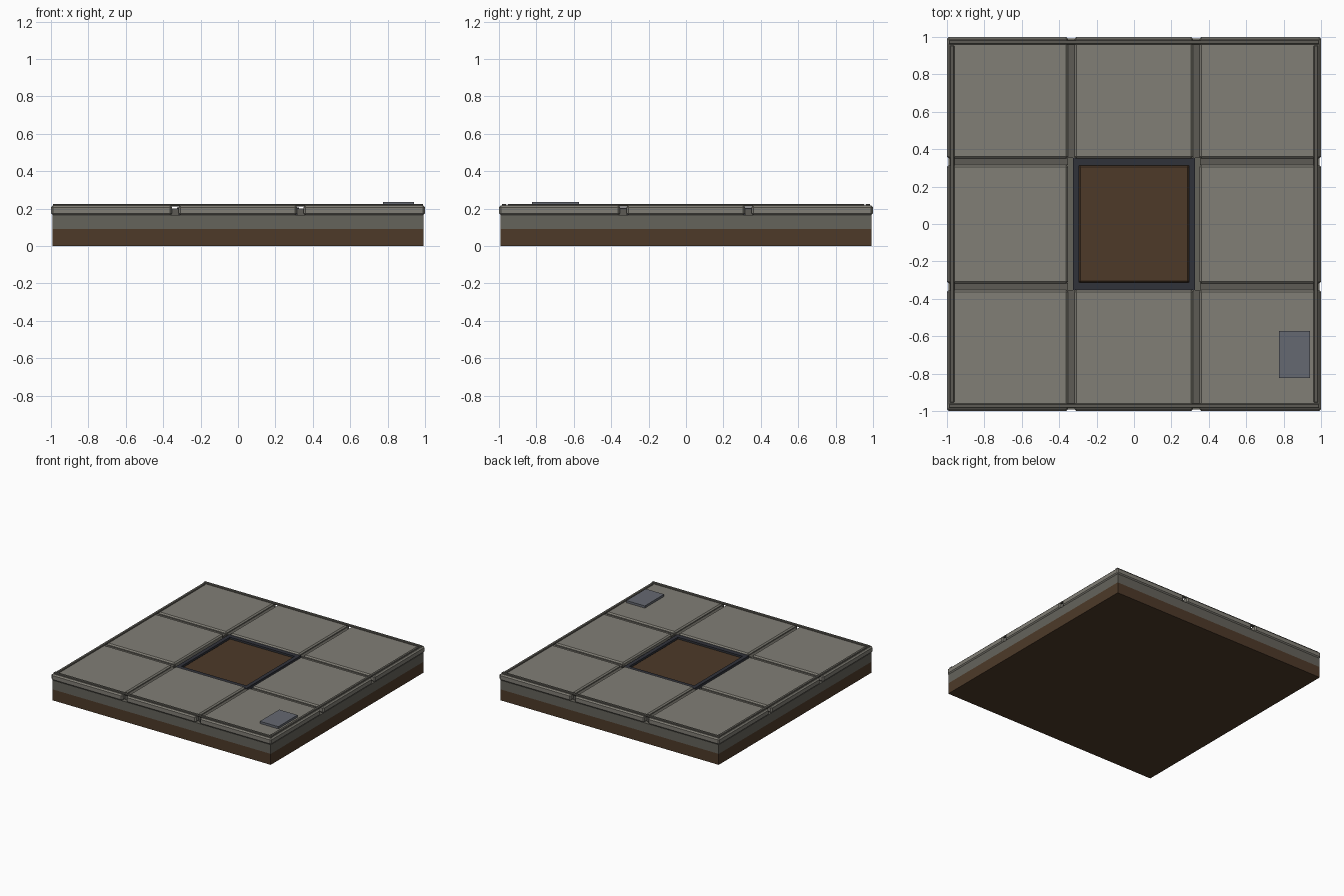
import bpy

if "Cube" in bpy.data.objects:
    bpy.data.objects.remove(bpy.data.objects["Cube"])


def material(name, rgb):
    m = bpy.data.materials.new(name)
    m.diffuse_color = (*rgb, 1)
    m.use_nodes = True
    m.node_tree.nodes["Principled BSDF"].inputs["Base Color"].default_value = m.diffuse_color
    return m


SOIL = material("soil", (0.075, 0.042, 0.022))
STONE = material("stone", (0.13, 0.125, 0.105))
TILE = material("tile", (0.22, 0.21, 0.18))
TRIM = material("trim", (0.11, 0.105, 0.09))
IRON = material("iron", (0.03, 0.032, 0.042))
PLATE = material("plate", (0.13, 0.14, 0.165))


def box(name, x, y, z, mat, bevel=0.0):
    """Box from (min, max) ranges, with an optional chamfer."""
    bpy.ops.mesh.primitive_cube_add(
        size=1, location=[(a + b) / 2 for a, b in (x, y, z)])
    o = bpy.context.object
    o.name = name
    o.scale = [b - a for a, b in (x, y, z)]
    bpy.ops.object.transform_apply(location=False, rotation=False, scale=True)
    o.data.materials.append(mat)
    if bevel:
        m = o.modifiers.new("bevel", 'BEVEL')
        m.width = bevel
        m.segments = 1
    return o


# Ground layers
S = 0.993
box("soil_base", (-S, S), (-S, S), (0, 0.09), SOIL)
box("stone_bed", (-S, S), (-S, S), (0.09, 0.165), STONE)

# Eight paving slabs around the open centre
spans = [(-1, -0.353), (-0.318, 0.315), (0.35, 1)]
for i, x in enumerate(spans):
    for j, y in enumerate(spans):
        if (i, j) != (1, 1):
            box(f"paving_slab_{i}_{j}", x, y, (0.165, 0.217), TILE, 0.01)

# Joint filler between the slabs, stopping short of the outer edge
for s in (-1, 1):
    c = 0.335 * s
    for a, b in ((-0.96, -0.352), (0.352, 0.96)):
        box("joint_y", (c - 0.02, c + 0.02), (a, b), (0.165, 0.2), TRIM)
        box("joint_x", (a, b), (c - 0.02, c + 0.02), (0.165, 0.2), TRIM)

# Raised edging strips
for s in (-1, 1):
    r = tuple(sorted((0.96 * s, 0.985 * s)))
    box("edging_x", (-0.99, 0.99), r, (0.212, 0.226), TRIM, 0.004)
    box("edging_y", r, (-0.955, 0.955), (0.212, 0.225), TRIM, 0.004)

# Planting pit with iron frame
box("pit_soil", (-0.297, 0.297), (-0.316, 0.316), (0.165, 0.195), SOIL, 0.01)
for s in (-1, 1):
    box("pit_frame_x", (-0.326, 0.326),
        tuple(sorted((0.314 * s, 0.354 * s))), (0.165, 0.206), IRON)
    box("pit_frame_y", tuple(sorted((0.294 * s, 0.326 * s))),
        (-0.314, 0.314), (0.165, 0.206), IRON)

# Metal access cover
box("access_cover", (0.775, 0.942), (-0.823, -0.572), (0.21, 0.235), PLATE)
